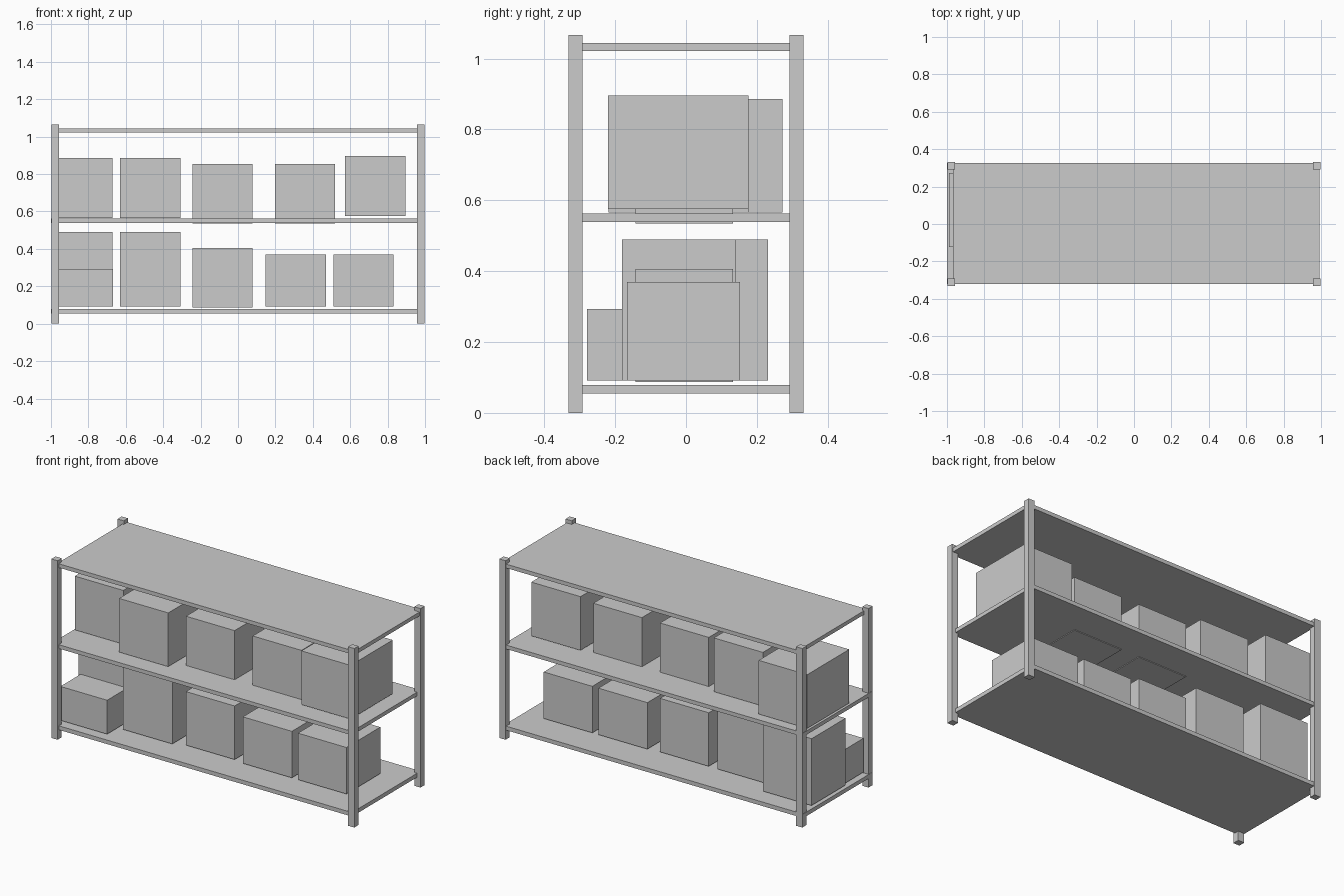
import bpy


def box(name, x, y, z):
    """Axis-aligned box from (min, max) pairs."""
    bpy.ops.mesh.primitive_cube_add(size=1)
    ob = bpy.context.object
    ob.name = name
    ob.location = [(a + b) / 2 for a, b in (x, y, z)]
    ob.scale = [b - a for a, b in (x, y, z)]
    bpy.ops.object.transform_apply(location=False, rotation=False, scale=True)
    return ob


# Corner posts
for sx, side in ((-1, "left"), (1, "right")):
    for sy, end in ((-1, "front"), (1, "back")):
        box(f"post_{end}_{side}",
            sorted((sx * 0.957, sx * 0.998)),
            sorted((sy * 0.292, sy * 0.331)), (0, 1.066))

# Shelf boards
box("shelf_bottom", (-1.0, 0.975), (-0.32, 0.326), (0.055, 0.079))
box("shelf_middle", (-1.0, 0.975), (-0.32, 0.326), (0.539, 0.562))
box("shelf_top", (-0.967, 0.992), (-0.32, 0.326), (1.021, 1.044))

# Cartons on the middle shelf, left to right: (x min, y min, z min), size
upper = [
    ((-0.99, -0.122, 0.566), (0.32, 0.395, 0.32)),
    ((-0.631, -0.218, 0.566), (0.324, 0.395, 0.32)),
    ((-0.243, -0.143, 0.535), (0.321, 0.276, 0.32)),
    ((0.197, -0.143, 0.535), (0.321, 0.276, 0.32)),
    ((0.572, -0.22, 0.576), (0.324, 0.396, 0.32)),
]
# Cartons on the bottom shelf
lower = [
    ((-0.975, -0.279, 0.091), (0.308, 0.19, 0.202)),
    ((-0.99, -0.088, 0.091), (0.319, 0.32, 0.398)),
    ((-0.631, -0.18, 0.091), (0.324, 0.321, 0.398)),
    ((-0.243, -0.143, 0.087), (0.321, 0.276, 0.319)),
    ((0.148, -0.166, 0.092), (0.323, 0.318, 0.277)),
    ((0.511, -0.166, 0.092), (0.32, 0.318, 0.277)),
]
for level, cartons in (("upper", upper), ("lower", lower)):
    for i, (lo, size) in enumerate(cartons):
        box(f"carton_{level}_{i + 1}", *[(a, a + s) for a, s in zip(lo, size)])
